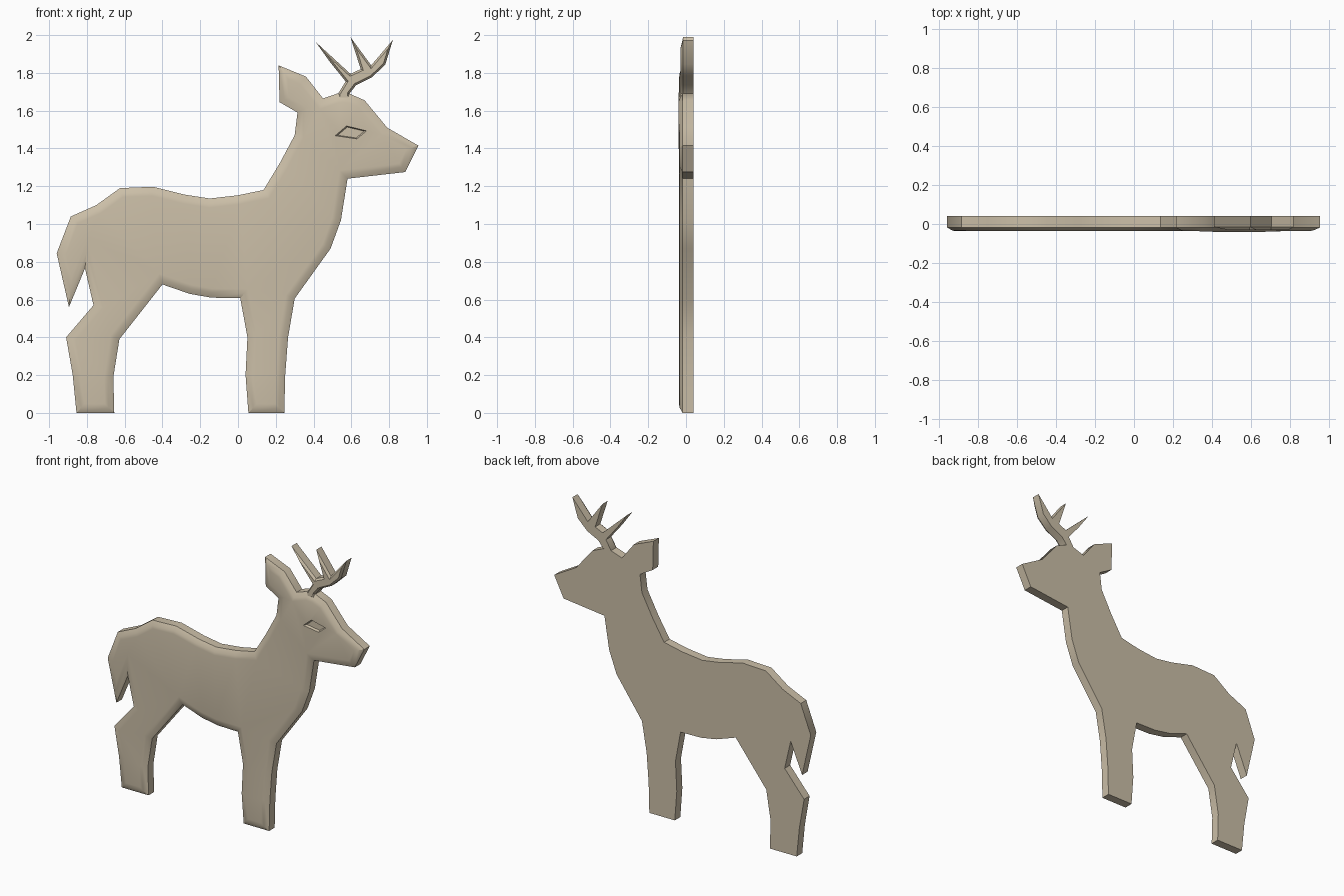
import bpy, bmesh, math

if "Cube" in bpy.data.objects:
    bpy.data.objects.remove(bpy.data.objects["Cube"])

BACK = 0.041

mat = bpy.data.materials.new("warm beige")
mat.diffuse_color = (0.60, 0.52, 0.39, 1)
mat.use_nodes = True
mat.node_tree.nodes["Principled BSDF"].inputs["Base Color"].default_value = mat.diffuse_color


def plaque(name, pts, rim_y, insets, back_y=BACK, back_scale=1.0):
    """Flat-backed slab from an (x, z) outline, its front stepped in by (inset, y) rings."""
    bm = bmesh.new()
    cx = sum(p[0] for p in pts) / len(pts)
    cz = sum(p[1] for p in pts) / len(pts)
    front = [bm.verts.new((x, rim_y, z)) for x, z in pts]
    back = [bm.verts.new((cx + (x - cx) * back_scale, back_y, cz + (z - cz) * back_scale))
            for x, z in pts]
    face = bm.faces.new(front)
    bm.faces.new(back[::-1])
    n = len(pts)
    for i in range(n):
        j = (i + 1) % n
        bm.faces.new((front[j], front[i], back[i], back[j]))
    bm.normal_update()
    for width, y in insets:
        bmesh.ops.inset_region(bm, faces=[face], thickness=width, use_even_offset=True)
        for v in face.verts:
            v.co.y = y
        bm.normal_update()
    # slight swelling at the top of the head
    if name == "deer_body":
        for v in face.verts:
            if v.co.z > 1.55 and 0.4 < v.co.x < 0.72:
                v.co.y -= 0.004
    bmesh.ops.triangulate(bm, faces=[f for f in bm.faces if len(f.verts) > 4])
    bmesh.ops.recalc_face_normals(bm, faces=bm.faces[:])
    me = bpy.data.meshes.new(name)
    bm.to_mesh(me)
    bm.free()
    me.materials.append(mat)
    ob = bpy.data.objects.new(name, me)
    bpy.context.collection.objects.link(ob)
    return ob


# silhouette, counter-clockwise from the front hoof
front_leg_chest = [(.055, 0), (.245, 0), (.25, .2), (.265, .4), (.30, .605),
                   (.49, .87), (.545, 1.02), (.58, 1.24)]
head_ear = [(.885, 1.275), (.955, 1.415), (.79, 1.51), (.67, 1.655), (.59, 1.69),
            (.53, 1.692), (.45, 1.665), (.36, 1.78), (.215, 1.84), (.22, 1.645), (.315, 1.59)]
neck_back = [(.30, 1.47), (.22, 1.32), (.135, 1.18), (0, 1.152), (-.15, 1.135),
             (-.28, 1.155), (-.45, 1.197), (-.625, 1.19), (-.75, 1.10), (-.885, 1.04)]
tail_hind_leg = [(-.96, .845), (-.895, .56), (-.81, .765), (-.765, .57), (-.91, .40),
                 (-.875, .2), (-.855, 0), (-.655, 0), (-.66, .19), (-.628, .39)]
belly = [(-.40, .68), (-.255, .63), (-.14, .61), (.012, .607), (.05, .40), (.04, .2)]
body = plaque("deer_body", front_leg_chest + head_ear + neck_back + tail_hind_leg + belly,
              -.018, [(.028, -.034), (.02, -.037)])

# antler with three tines
antler_pts = [(.595, 1.66), (.59, 1.69), (.625, 1.735), (.71, 1.777), (.78, 1.845),
              (.82, 1.975), (.705, 1.84), (.595, 1.99), (.65, 1.82), (.595, 1.795),
              (.41, 1.965), (.485, 1.86), (.57, 1.755), (.53, 1.69), (.53, 1.66)]
antler = plaque("antler", antler_pts, -.015, [(.011, -.03)], BACK - .001)

# sunken diamond eye
eye = plaque("eye_cutter", [(.50, 1.465), (.635, 1.445), (.695, 1.495), (.57, 1.525)],
             -.06, [], -.02, .72)
eye.hide_render = True
mod = body.modifiers.new("eye", 'BOOLEAN')
mod.operation = 'DIFFERENCE'
mod.solver = 'EXACT'
mod.object = eye
bpy.context.view_layer.objects.active = body
bpy.ops.object.modifier_apply(modifier=mod.name)
bpy.data.objects.remove(eye)

# soft rims, crisp side walls
for ob in (body, antler):
    bpy.ops.object.select_all(action='DESELECT')
    ob.select_set(True)
    bpy.context.view_layer.objects.active = ob
    bpy.ops.object.shade_smooth_by_angle(angle=math.radians(35))
